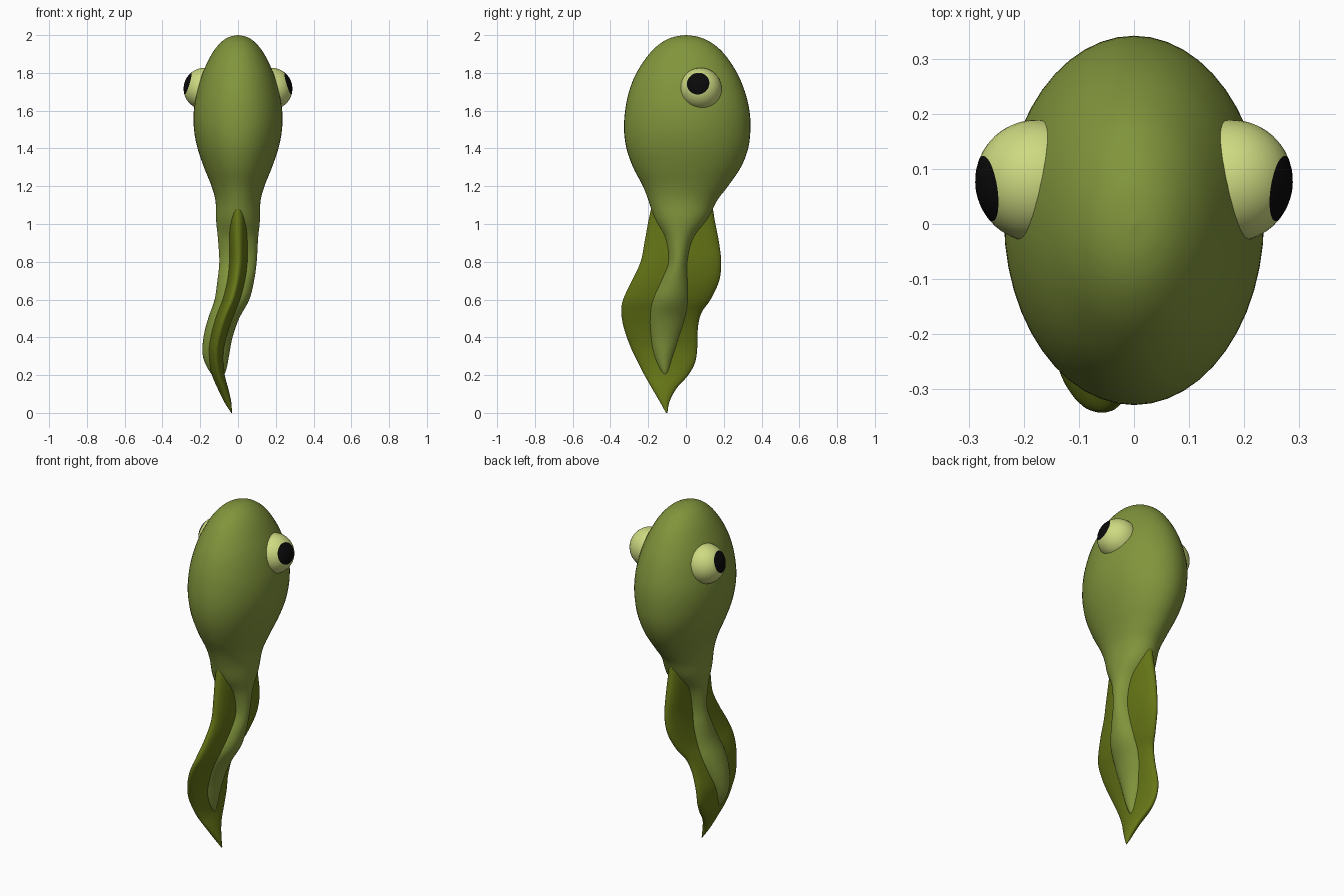
import bpy, bmesh, math
from mathutils import Vector, Matrix


def material(name, rgb):
    m = bpy.data.materials.new(name)
    m.diffuse_color = (*rgb, 1)
    return m


GREEN = material("skin_green", (0.22, 0.30, 0.045))
FIN = material("fin_green", (0.13, 0.18, 0.008))
PALE = material("eye_pale", (0.62, 0.70, 0.22))
BLACK = material("pupil_black", (0.003, 0.003, 0.003))


def catmull(rows, steps):
    """Smooth the rows of numbers with a Catmull-Rom spline."""
    out = []
    for i in range(len(rows) - 1):
        a, b, c, d = (rows[max(0, min(len(rows) - 1, i + k))] for k in (-1, 0, 1, 2))
        for s in range(steps):
            t = s / steps
            out.append([0.5 * (2 * q + (r - p) * t + (2 * p - 5 * q + 4 * r - u) * t * t
                        + (3 * q - p - 3 * r + u) * t ** 3) for p, q, r, u in zip(a, b, c, d)])
    return out + [list(rows[-1])]


def loft(name, rows, mat, steps=5, segs=48):
    """Elliptical sections; a row is z, centre x, half width x, front y, back y."""
    bm = bmesh.new()
    rings = []
    for z, cx, hx, y0, y1 in catmull(rows, steps):
        cy, hy = (y0 + y1) / 2, (y1 - y0) / 2
        hx, hy = max(hx, 0.001), max(hy, 0.001)
        rings.append([bm.verts.new((cx + hx * math.cos(2 * math.pi * k / segs),
                                    cy + hy * math.sin(2 * math.pi * k / segs), z))
                      for k in range(segs)])
    for a, b in zip(rings, rings[1:]):
        for k in range(segs):
            j = (k + 1) % segs
            bm.faces.new((a[k], b[k], b[j], a[j]))
    bm.faces.new(rings[0])
    bm.faces.new(rings[-1])
    return finish(name, bm, [mat])


def finish(name, bm, mats):
    bmesh.ops.recalc_face_normals(bm, faces=bm.faces)
    for f in bm.faces:
        f.smooth = True
    me = bpy.data.meshes.new(name)
    bm.to_mesh(me)
    bm.free()
    for m in mats:
        me.materials.append(m)
    ob = bpy.data.objects.new(name, me)
    bpy.context.collection.objects.link(ob)
    return ob


# Head flowing into the tapering tail muscle
loft("head_and_tail", [
    (2.00, 0, 0, 0, 0),
    (1.99, 0, 0.047, -0.066, 0.068),
    (1.96, 0, 0.092, -0.130, 0.134),
    (1.90, 0, 0.139, -0.195, 0.203),
    (1.80, 0, 0.187, -0.262, 0.270),
    (1.70, 0, 0.217, -0.302, 0.312),
    (1.60, 0, 0.234, -0.322, 0.336),
    (1.50, 0, 0.233, -0.328, 0.341),
    (1.40, 0, 0.214, -0.315, 0.329),
    (1.30, 0, 0.180, -0.280, 0.290),
    (1.20, 0, 0.140, -0.228, 0.222),
    (1.12, 0, 0.119, -0.197, 0.162),
    (1.02, 0, 0.116, -0.165, 0.115),
    (0.92, 0, 0.106, -0.115, 0.045),
    (0.80, 0, 0.099, -0.100, 0.015),
    (0.70, -0.012, 0.097, -0.140, 0.018),
    (0.60, -0.032, 0.092, -0.185, 0.018),
    (0.50, -0.076, 0.082, -0.208, 0.005),
    (0.40, -0.106, 0.077, -0.200, -0.025),
    (0.30, -0.117, 0.069, -0.175, -0.060),
    (0.22, -0.108, 0.043, -0.140, -0.085),
    (0.17, -0.100, 0.005, -0.115, -0.100),
], GREEN)

# Thin swimming fin waving along the tail
loft("tail_fin", [
    (1.10, 0, 0.050, -0.180, 0.140),
    (1.02, 0, 0.054, -0.198, 0.152),
    (0.90, 0.002, 0.052, -0.220, 0.175),
    (0.80, 0.002, 0.050, -0.240, 0.186),
    (0.70, -0.010, 0.049, -0.286, 0.176),
    (0.60, -0.035, 0.048, -0.333, 0.130),
    (0.53, -0.063, 0.047, -0.342, 0.082),
    (0.45, -0.090, 0.045, -0.329, 0.063),
    (0.35, -0.113, 0.042, -0.294, 0.060),
    (0.27, -0.114, 0.038, -0.256, 0.049),
    (0.20, -0.104, 0.034, -0.220, 0.012),
    (0.13, -0.080, 0.028, -0.180, -0.050),
    (0.06, -0.055, 0.019, -0.139, -0.087),
    (0.00, -0.034, 0.002, -0.106, -0.098),
], FIN)

# Bulging eyes, the pupil being the pole cap of each sphere
for side, label in ((1, "right"), (-1, "left")):
    bm = bmesh.new()
    bmesh.ops.create_uvsphere(bm, u_segments=40, v_segments=22, radius=0.111)
    for f in bm.faces:
        if f.calc_center_median().z > 0.111 * math.cos(math.radians(32.7)):
            f.material_index = 1
    axis = Vector((side * 0.104, -0.016, 0.032))
    turn = axis.to_track_quat('Z', 'Y').to_matrix().to_4x4()
    bm.transform(Matrix.Translation((side * 0.177, 0.078, 1.716)) @ turn)
    finish(label + "_eye", bm, [PALE, BLACK])
